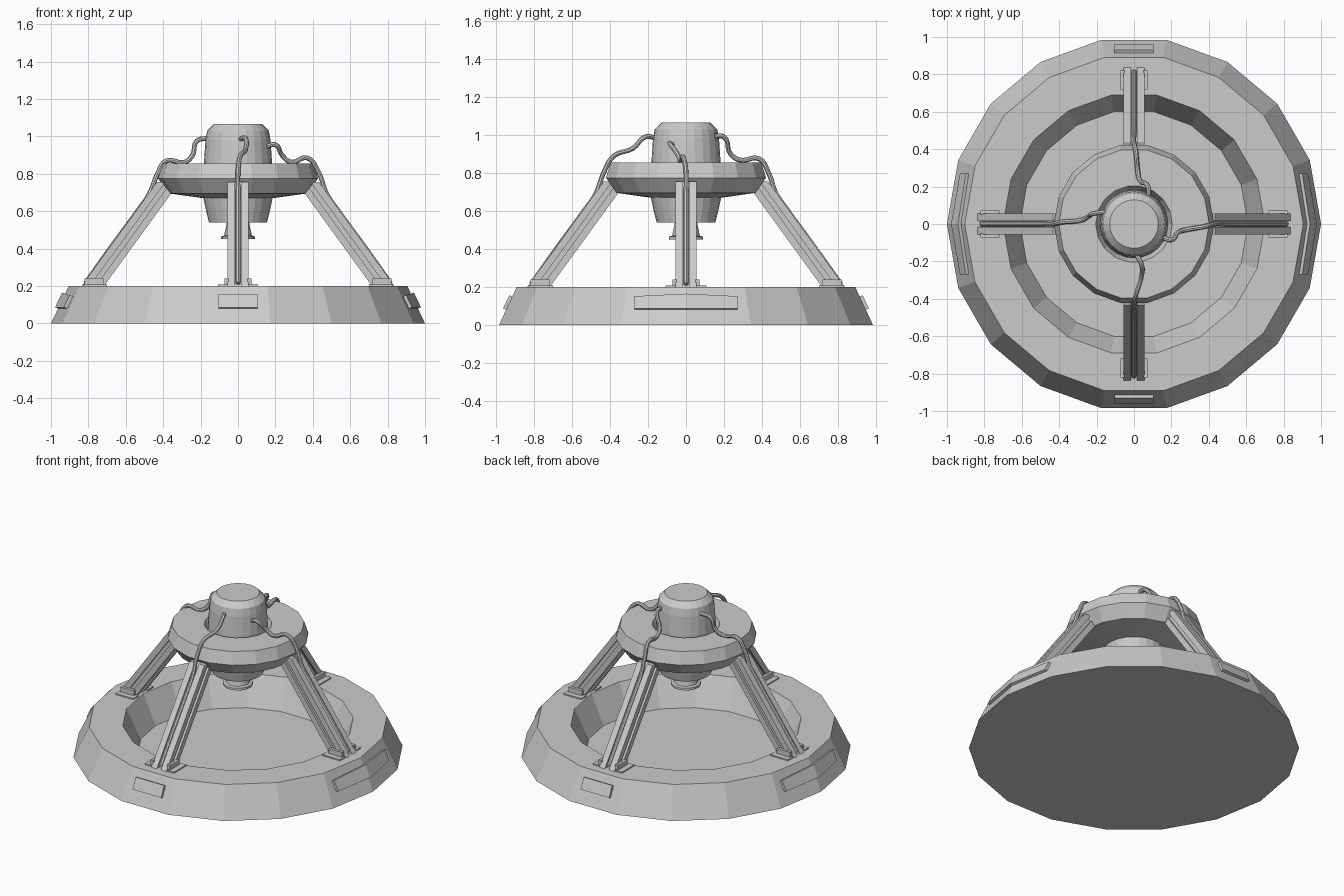
import bpy, bmesh
from math import radians, cos, sin, tan
from mathutils import Matrix, Vector

if "Cube" in bpy.data.objects:
    bpy.data.objects.remove(bpy.data.objects["Cube"])

T10 = tan(radians(10))


def finish(bm, name, angle=0):
    bmesh.ops.remove_doubles(bm, verts=bm.verts, dist=1e-5)
    bmesh.ops.rotate(bm, verts=bm.verts, matrix=Matrix.Rotation(radians(angle), 3, 'Z'))
    bmesh.ops.recalc_face_normals(bm, faces=bm.faces)
    me = bpy.data.meshes.new(name)
    bm.to_mesh(me)
    bm.free()
    ob = bpy.data.objects.new(name, me)
    bpy.context.collection.objects.link(ob)
    return ob


def skin(bm, rings, wrap=False):
    """Join equal closed rings of points with quads."""
    rows = [[bm.verts.new(p) for p in r] for r in rings]
    n = len(rows[0])
    for a, b in zip(rows, rows[1:] + rows[:1] if wrap else rows[1:]):
        for i in range(n):
            j = (i + 1) % n
            bm.faces.new((a[i], a[j], b[j], b[i]))
    if not wrap:
        bm.faces.new(rows[0])
        bm.faces.new(rows[-1])


def lathe(name, profile, sides, wrap=False):
    bm = bmesh.new()
    skin(bm, [[(r * cos(k * radians(360 / sides)), r * sin(k * radians(360 / sides)), z)
               for k in range(sides)] for r, z in profile], wrap)
    return finish(bm, name)


def box(bm, x0, x1, y0, y1, z0, z1):
    skin(bm, [[(x0, y0, z), (x1, y0, z), (x1, y1, z), (x0, y1, z)] for z in (z0, z1)])


# Dished base and upper collar
lathe("base_dish", [(1, 0), (0.905, 0.2), (0.70, 0.2), (0.61, 0.01)], 18)
lathe("collar", [(0.205, 0.855), (0.402, 0.855), (0.428, 0.775), (0.37, 0.695),
                 (0.19, 0.67), (0.182, 0.80)], 18, True)

# Central core and nozzle
lathe("core", [(0.155, 0.54), (0.17, 0.60), (0.185, 0.67), (0.182, 0.86), (0.174, 0.98),
               (0.165, 1.03), (0.13, 1.065)], 24)
lathe("nozzle", [(0.09, 0.45), (0.09, 0.465), (0.074, 0.47), (0.055, 0.56)], 18)


def leg(name, angle):
    # notched beam section (radial, sideways), sheared inwards as it rises
    quarter = [(0.06, 0.015), (0.06, 0.055), (0.015, 0.055), (0.015, 0.04)]
    inner = [(0.035, 0.015)]
    q = inner + quarter
    sec = q + [(-a, b) for a, b in q[::-1]]
    sec += [(-a, -b) for a, b in q] + [(a, -b) for a, b in q[::-1]]
    bm = bmesh.new()
    skin(bm, [[(c + a, b, z) for a, b in sec] for c, z in ((0.78, 0.195), (0.373, 0.755))])
    finish(bm, name, angle)


def foot(name, angle):
    bm = bmesh.new()
    for s in (-1, 1):
        box(bm, 0.70, 0.83, s * 0.05, s * 0.108, 0.195, 0.208)
        box(bm, 0.72, 0.82, s * 0.05, s * 0.072, 0.195, 0.24)
    finish(bm, name, angle)


def panel(name, angle, pts, depth):
    """Raised panel: pts are (sideways, z) columns, depth gives the wall distance."""
    bm = bmesh.new()
    rings = []
    for t, zlo, zhi in pts:
        ring = [(depth(t, z) + o, t, z + o * 0.4)
                for z, o in ((zlo, -0.01), (zlo, 0.016), (zhi, 0.016), (zhi, -0.01))]
        rings.append(ring)
    skin(bm, rings)
    finish(bm, name, angle)


def flat_wall(t, z):
    return (1 - 0.475 * z) * cos(radians(10))


def bent_wall(t, z):
    return 1 - 0.475 * z - abs(t) * T10


def cable(name, angle, pts):
    # points are (outwards, sideways, z); the tail runs down the leg groove
    tail = [(0.475, 0, 0.69), (0.53, 0, 0.61), (0.68, 0, 0.405), (0.815, 0, 0.215)]
    cu = bpy.data.curves.new(name, 'CURVE')
    cu.dimensions = '3D'
    cu.bevel_depth = 0.013
    cu.bevel_resolution = 2
    cu.resolution_u = 5
    cu.use_fill_caps = True
    sp = cu.splines.new('BEZIER')
    allp = pts + tail
    sp.bezier_points.add(len(allp) - 1)
    rot = Matrix.Rotation(radians(angle), 3, 'Z')
    for bp, p in zip(sp.bezier_points, allp):
        bp.co = rot @ Vector(p)
        bp.handle_left_type = bp.handle_right_type = 'AUTO'
    ob = bpy.data.objects.new(name, cu)
    bpy.context.collection.objects.link(ob)
    bpy.ops.object.select_all(action='DESELECT')
    ob.select_set(True)
    bpy.context.view_layer.objects.active = ob
    bpy.ops.object.convert(target='MESH')
    bpy.ops.object.shade_smooth_by_angle()


# Each cable droops a little differently between core and leg
cables = {
    "right": [(0.15, -0.07, 0.945), (0.20, -0.085, 0.955), (0.235, -0.045, 0.90),
              (0.285, -0.03, 0.862), (0.37, -0.015, 0.885), (0.43, 0, 0.81)],
    "back": [(0.15, -0.08, 0.995), (0.20, -0.075, 0.99), (0.235, -0.03, 0.90),
             (0.285, -0.02, 0.868), (0.385, -0.01, 0.875), (0.435, 0, 0.80)],
    "left": [(0.15, -0.065, 0.99), (0.22, -0.055, 0.975), (0.243, -0.04, 0.90),
             (0.285, -0.02, 0.862), (0.385, -0.01, 0.868), (0.43, 0, 0.80)],
    "front": [(0.16, 0.01, 0.985), (0.215, 0.04, 0.99), (0.28, 0.04, 0.93),
              (0.38, 0.01, 0.89), (0.43, 0, 0.81)],
}

# Four-way repeats: leg, foot, wall panel and cable
for i, side in enumerate(("right", "back", "left", "front")):
    a = 90 * i
    leg(side + "_leg", a)
    foot(side + "_foot", a)
    if i % 2:
        panel(side + "_panel", a, [(-0.105, 0.08, 0.15), (0.105, 0.08, 0.15)], flat_wall)
    else:
        panel(side + "_panel", a, [(-0.27, 0.08, 0.145), (0, 0.08, 0.158),
                                   (0.27, 0.08, 0.145)], bent_wall)
    cable(side + "_cable", a, cables[side])
